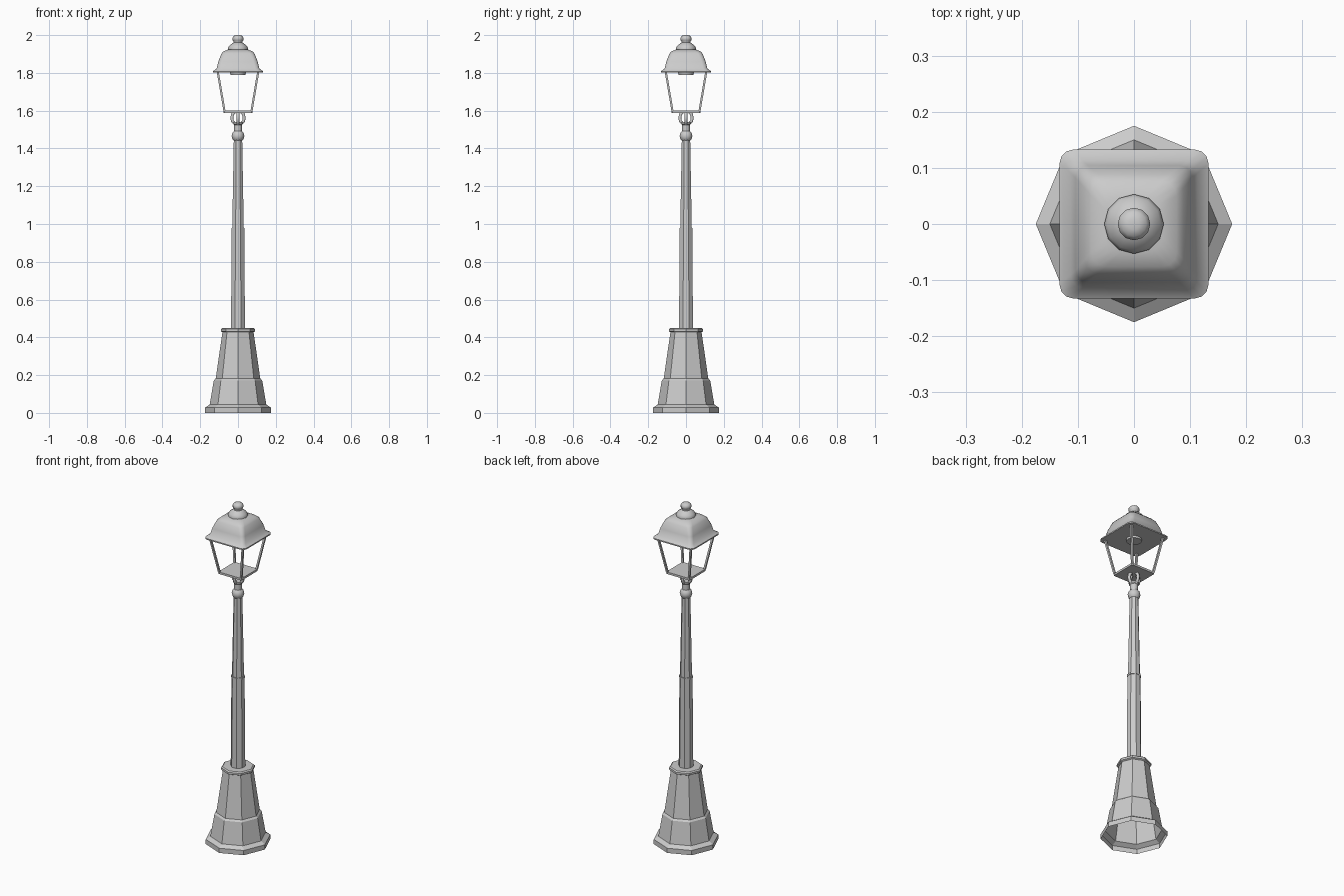
import bpy, bmesh, math
from mathutils import Vector

cube = bpy.data.objects.get("Cube")
if cube:
    bpy.data.objects.remove(cube, do_unlink=True)

metal = bpy.data.materials.new("painted grey metal")
metal.use_nodes = True
GREY = (0.6, 0.6, 0.6, 1)
metal.diffuse_color = GREY
metal.node_tree.nodes["Principled BSDF"].inputs["Base Color"].default_value = GREY


def circle(r, sides, turn=0.0):
    return [(r * math.cos(turn + math.tau * i / sides),
             r * math.sin(turn + math.tau * i / sides)) for i in range(sides)]


def rounded_square(half, corner, steps=4):
    pts = []
    for q in range(4):
        mid = math.pi / 4 + q * math.pi / 2
        cx = math.copysign(half - corner, math.cos(mid))
        cy = math.copysign(half - corner, math.sin(mid))
        for s in range(steps):
            a = q * math.pi / 2 + s / (steps - 1) * math.pi / 2
            pts.append((cx + corner * math.cos(a), cy + corner * math.sin(a)))
    return pts


def loft(name, rings, smooth=None, bottom=True, top=True):
    """Skin a stack of (outline, height) rings."""
    bm = bmesh.new()
    loops = [[bm.verts.new((x, y, z)) for x, y in pts] for pts, z in rings]
    n = len(loops[0])
    for a, b in zip(loops, loops[1:]):
        for i in range(n):
            j = (i + 1) % n
            bm.faces.new((a[i], a[j], b[j], b[i]))
    if bottom:
        bm.faces.new(loops[0][::-1])
    if top:
        bm.faces.new(loops[-1])
    mesh = bpy.data.meshes.new(name)
    bm.to_mesh(mesh)
    bm.free()
    obj = bpy.data.objects.new(name, mesh)
    bpy.context.collection.objects.link(obj)
    mesh.materials.append(metal)
    if smooth:
        bpy.ops.object.select_all(action="DESELECT")
        obj.select_set(True)
        bpy.context.view_layer.objects.active = obj
        bpy.ops.object.shade_smooth_by_angle(angle=math.radians(smooth))
    return obj


def turned(name, profile, sides, turn=0.0, **kw):
    return loft(name, [(circle(r, sides, turn), z) for r, z in profile], **kw)


def ball(name, z, r, half_height, sides=12):
    profile = [(r * math.cos(a), z + half_height * math.sin(a))
               for a in (math.radians(d) for d in (-60, -30, 0, 30, 60))]
    return turned(name, profile, sides, smooth=40)


def bar(name, a, b, width):
    """Square bar whose ends lie flat on the plates above and below."""
    rings = [([(p[0] + sx * width, p[1] + sy * width)
               for sx, sy in ((-1, -1), (1, -1), (1, 1), (-1, 1))], p[2])
             for p in (a, b)]
    return loft(name, rings)


# Hollow octagonal pedestal
turned("pedestal", [(0.175, 0), (0.175, 0.028), (0.15, 0.044), (0.128, 0.172),
                    (0.118, 0.182), (0.082, 0.43)], 8, bottom=False, top=False)
turned("pedestal_cap", [(0.082, 0.427), (0.091, 0.432), (0.091, 0.443),
                        (0.084, 0.449)], 8)

# Two-stage octagonal post
T = math.pi / 8
turned("lower_post", [(0.040, 0.445), (0.036, 0.97)], 8, T)
turned("post_collar", [(0.038, 0.97), (0.038, 0.98)], 8, T)
turned("upper_post", [(0.033, 0.98), (0.024, 1.45)], 8, T)
ball("post_ball", 1.466, 0.034, 0.034)
turned("neck", [(0.021, 1.485), (0.021, 1.525), (0.026, 1.53), (0.026, 1.54)], 12, smooth=40)

# Four bowed arms carrying the lantern
for i in range(4):
    a = i * math.pi / 2
    curve = bpy.data.curves.new("bracket_arm", "CURVE")
    curve.dimensions = "3D"
    curve.bevel_depth = 0.009
    curve.bevel_resolution = 1
    curve.use_fill_caps = True
    spline = curve.splines.new("POLY")
    path = [(0.016, 1.53), (0.029, 1.543), (0.033, 1.56), (0.029, 1.58), (0.018, 1.592)]
    spline.points.add(len(path) - 1)
    for p, (r, z) in zip(spline.points, path):
        p.co = (r * math.cos(a), r * math.sin(a), z, 1)
    curve.materials.append(metal)
    bpy.context.collection.objects.link(bpy.data.objects.new("bracket_arm", curve))

# Lantern floor and corner bars
loft("lantern_floor", [(rounded_square(0.076, 0.004, 2), 1.588),
                       (rounded_square(0.076, 0.004, 2), 1.6)])
for sx in (-1, 1):
    for sy in (-1, 1):
        bar("corner_bar", Vector((sx * 0.071, sy * 0.071, 1.595)),
            Vector((sx * 0.107, sy * 0.107, 1.805)), 0.0055)

# Flared roof with a flat underside and a lamp holder
loft("roof", [(rounded_square(h, c), z) for h, c, z in (
    (0.133, 0.026, 1.801), (0.133, 0.026, 1.808), (0.113, 0.022, 1.823),
    (0.104, 0.022, 1.86), (0.088, 0.024, 1.902), (0.076, 0.026, 1.914),
    (0.05, 0.026, 1.925))], smooth=45)
turned("lamp_holder", [(0.04, 1.79), (0.042, 1.803)], 12, smooth=40)

# Finial
turned("finial", [(0.053, 1.92), (0.053, 1.93), (0.048, 1.942), (0.032, 1.955),
                  (0.023, 1.96), (0.023, 1.968), (0.029, 1.974), (0.029, 1.986),
                  (0.022, 1.996), (0.01, 2.0)], 12, smooth=50)
